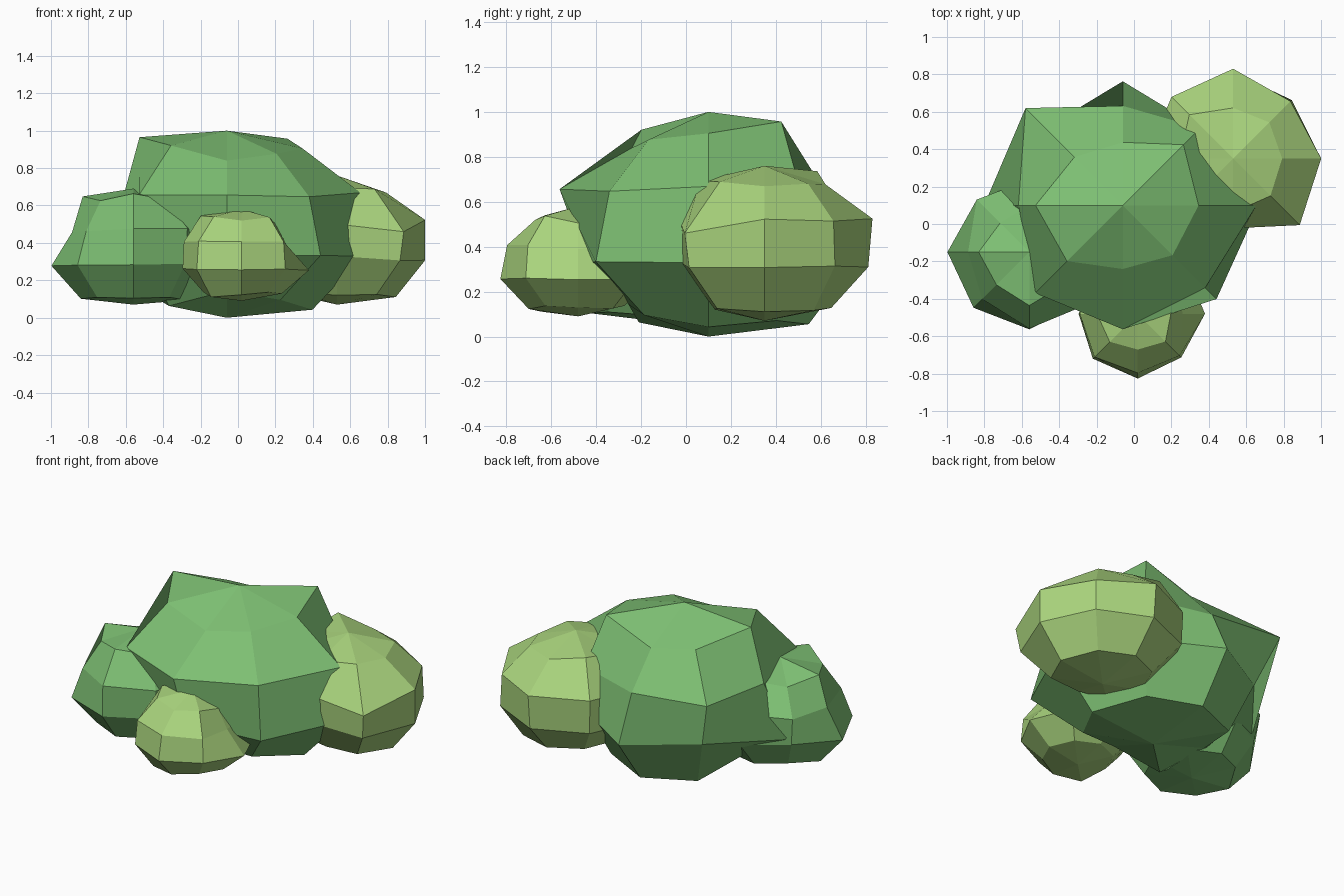
import bpy
import bmesh
import math

SEGMENTS, RINGS = 8, 5

if "Cube" in bpy.data.objects:
    bpy.data.objects.remove(bpy.data.objects["Cube"], do_unlink=True)


def make_material(name, color):
    mat = bpy.data.materials.new(name)
    mat.use_nodes = True
    mat.diffuse_color = color
    mat.node_tree.nodes["Principled BSDF"].inputs["Base Color"].default_value = color
    return mat


def leaf_clump(name, center, size, material, pulls, lifts={}):
    """Faceted sphere whose vertices are pulled in or out, in percent.
    One row per ring from the top down, each row counter-clockwise from +x.
    Lifts move single vertices, keyed by ring and segment, up or down."""
    bm = bmesh.new()
    bmesh.ops.create_uvsphere(bm, u_segments=SEGMENTS, v_segments=RINGS, radius=1)
    for v in bm.verts:
        ring = round(math.acos(max(-1, min(1, v.co.z))) / math.pi * RINGS)
        seg = round(math.atan2(v.co.y, v.co.x) / math.tau * SEGMENTS) % SEGMENTS
        if 0 < ring < RINGS:
            v.co *= pulls[ring - 1][seg] / 100
        v.co.x *= size[0]
        v.co.y *= size[0]
        v.co.z = v.co.z * size[1] + lifts.get((ring, seg), 0)
    bmesh.ops.recalc_face_normals(bm, faces=bm.faces)
    mesh = bpy.data.meshes.new(name)
    bm.to_mesh(mesh)
    bm.free()
    mesh.materials.append(material)
    obj = bpy.data.objects.new(name, mesh)
    obj.location = center
    bpy.context.collection.objects.link(obj)
    return obj


leaf_green = make_material("leaf green", (0.205, 0.52, 0.17, 1))
lime_green = make_material("lime green", (0.40, 0.66, 0.205, 1))

# Large central clump
leaf_clump("main_clump", (-0.06, 0.10, 0.50), (0.69, 0.50), leaf_green, [
    [100, 113, 83, 90, 115, 104, 84, 93],
    [109, 89, 81, 112, 85, 101, 101, 95],
    [111, 89, 101, 89, 113, 95, 83, 108],
    [113, 106, 110, 108, 95, 108, 88, 100]],
    {(3, 6): -0.04})

# Smaller clump of the same green on the -x side
leaf_clump("side_clump", (-0.56, -0.15, 0.38), (0.43, 0.31), leaf_green, [
    [100, 100, 100, 87, 107, 98, 113, 100],
    [92, 100, 95, 97, 80, 87, 100, 100],
    [98, 108, 100, 88, 107, 103, 101, 96],
    [114, 112, 106, 100, 111, 108, 110, 108]])

# Lime clump at the back on the +x side
leaf_clump("back_clump", (0.53, 0.35, 0.415), (0.49, 0.345), lime_green, [
    [91, 95, 94, 115, 100, 100, 100, 98],
    [101, 93, 103, 100, 100, 95, 80, 108],
    [101, 95, 99, 98, 100, 95, 80, 102],
    [109, 107, 103, 100, 100, 100, 77, 104]],
    {(2, 7): -0.07, (4, 6): -0.08})

# Small lime clump at the front
leaf_clump("front_clump", (0.02, -0.48, 0.335), (0.35, 0.245), lime_green, [
    [86, 100, 100, 100, 106, 103, 93, 102],
    [72, 90, 100, 100, 93, 98, 95, 95],
    [108, 108, 100, 100, 95, 102, 104, 99],
    [104, 106, 100, 100, 100, 113, 107, 100]])
